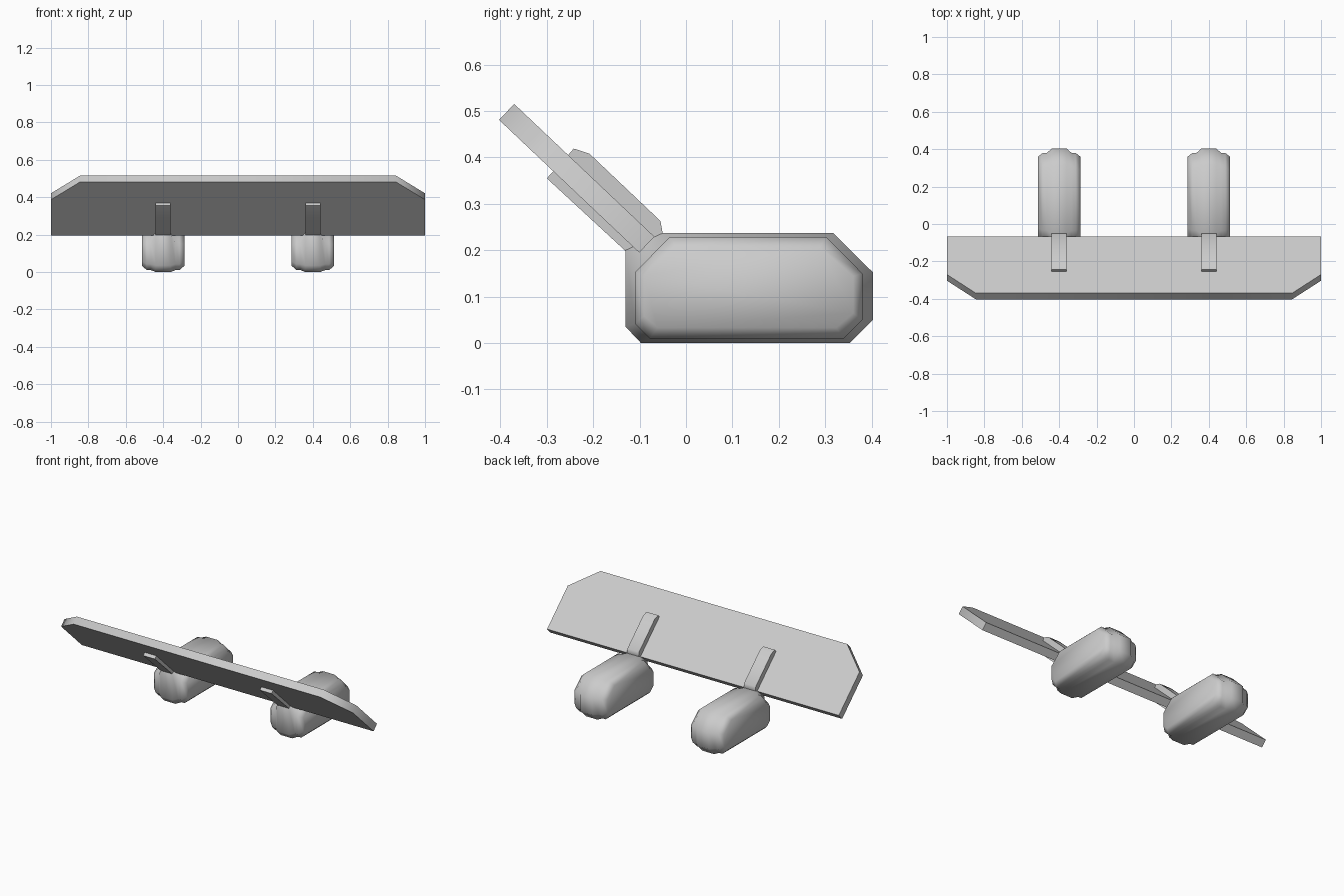
import bpy, bmesh, math
from mathutils import Vector

if "Cube" in bpy.data.objects:
    bpy.data.objects.remove(bpy.data.objects["Cube"])


def loft(name, sections):
    """Skin equal-length rings of points and cap both ends."""
    bm = bmesh.new()
    rings = [[bm.verts.new(p) for p in s] for s in sections]
    n = len(rings[0])
    for a, b in zip(rings, rings[1:]):
        for i in range(n):
            j = (i + 1) % n
            bm.faces.new((a[i], a[j], b[j], b[i]))
    bm.faces.new(rings[0])
    bm.faces.new(rings[-1])
    bmesh.ops.recalc_face_normals(bm, faces=bm.faces)
    mesh = bpy.data.meshes.new(name)
    bm.to_mesh(mesh)
    bm.free()
    obj = bpy.data.objects.new(name, mesh)
    bpy.context.collection.objects.link(obj)
    bpy.ops.object.select_all(action='DESELECT')
    obj.select_set(True)
    bpy.context.view_layer.objects.active = obj
    bpy.ops.object.shade_smooth_by_angle(angle=math.radians(50))
    return obj


def at_x(x, profile):
    return [(x, y, z) for y, z in profile]


# Tilted blade with clipped upper corners
base = Vector((0, -0.101, 0.195))
up = Vector((0, -0.302, 0.286))
thick = Vector((0, 0.033, 0.034))
outline = [(-1, 0), (1, 0), (1, 0.67), (0.845, 1), (-0.845, 1), (-1, 0.67)]
front = [base + up * t + Vector((x, 0, 0)) for x, t in outline]
loft("blade", [front, [p + thick for p in front]])

# Side profiles as (y, z)
band = [(-0.13, 0.035), (-0.097, 0), (0.353, 0), (0.403, 0.05),
        (0.403, 0.152), (0.317, 0.237), (-0.05, 0.237), (-0.13, 0.2)]
body = [(-0.11, 0.042), (-0.078, 0.01), (0.34, 0.01), (0.38, 0.05),
        (0.38, 0.15), (0.302, 0.229), (-0.035, 0.229), (-0.11, 0.152)]
cheek = [(0.135 + (y - 0.135) * 0.92, 0.12 + (z - 0.12) * 0.79) for y, z in body]
arm = [(-0.3, 0.355), (-0.13, 0.198), (-0.09, 0.18), (-0.05, 0.235),
       (-0.055, 0.263), (-0.208, 0.408), (-0.242, 0.419), (-0.27, 0.386)]

# Two pods, each with a raised centre band and an arm holding the blade
for side, cx in (("left", -0.4), ("right", 0.4)):
    loft(side + "_pod", [at_x(cx + dx, prof) for dx, prof in (
        (-0.113, cheek), (-0.088, body), (-0.066, body), (-0.04, band),
        (0.04, band), (0.066, body), (0.088, body), (0.113, cheek))])
    loft(side + "_arm", [at_x(cx - 0.04, arm), at_x(cx + 0.04, arm)])
